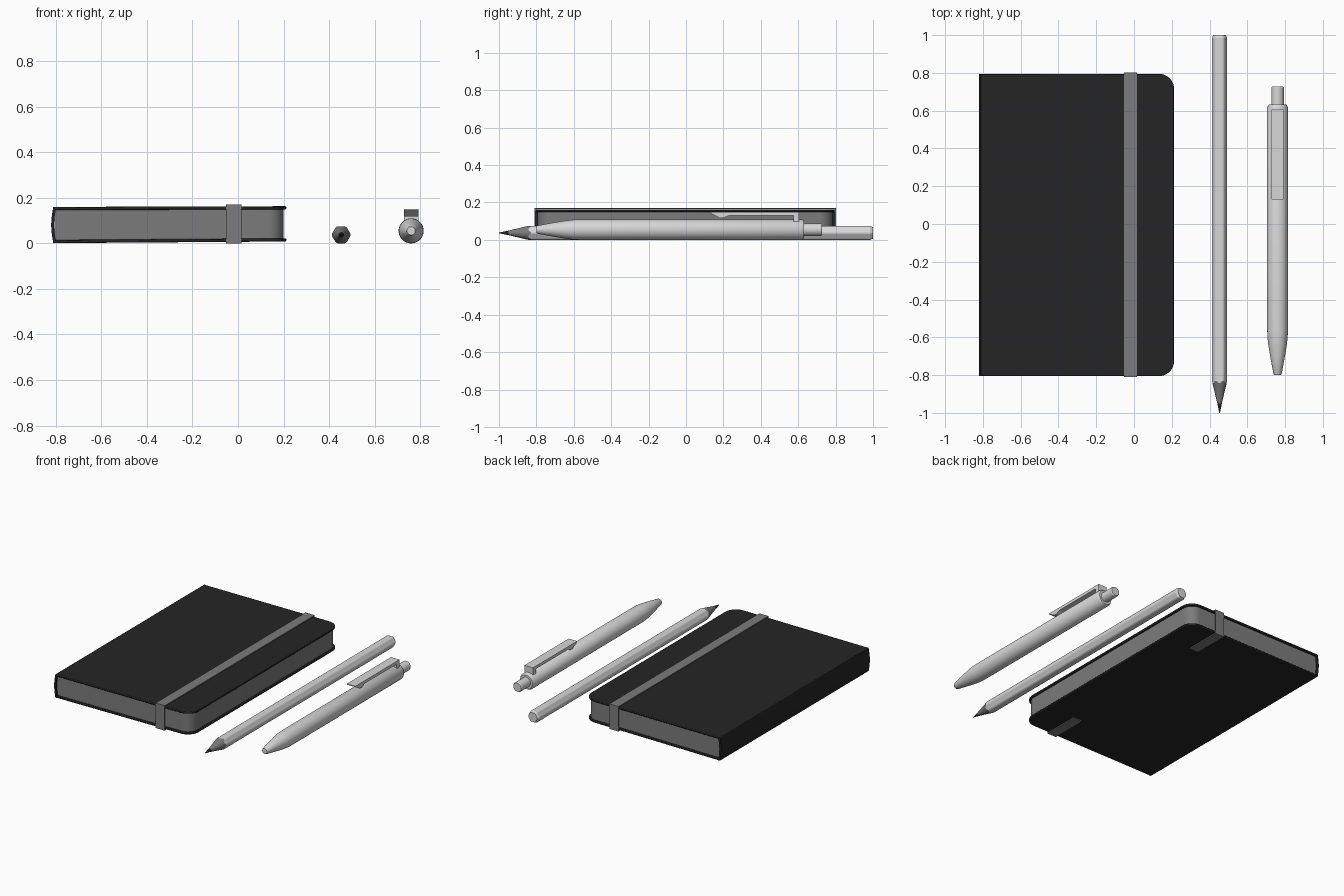
import bpy, bmesh, math
from math import cos, sin, pi, radians

default = bpy.data.objects.get("Cube")
if default:
    bpy.data.objects.remove(default, do_unlink=True)


def material(name, value):
    m = bpy.data.materials.new(name)
    m.use_nodes = True
    colour = (value, value, value, 1)
    m.diffuse_color = colour
    m.node_tree.nodes["Principled BSDF"].inputs["Base Color"].default_value = colour
    return m


BLACK = material("cover black", 0.018)
GREY = material("band grey", 0.2)
PAPER = material("paper grey", 0.2)
PALE = material("pale grey", 0.68)
WOOD = material("wood grey", 0.2)


def finish(name, bm, mats, smooth=None, bevel=0):
    bmesh.ops.recalc_face_normals(bm, faces=bm.faces[:])
    mesh = bpy.data.meshes.new(name)
    bm.to_mesh(mesh)
    bm.free()
    for m in mats:
        mesh.materials.append(m)
    ob = bpy.data.objects.new(name, mesh)
    bpy.context.collection.objects.link(ob)
    if smooth:
        bpy.ops.object.select_all(action="DESELECT")
        ob.select_set(True)
        bpy.context.view_layer.objects.active = ob
        bpy.ops.object.shade_smooth_by_angle(angle=radians(smooth))
    if bevel:
        mod = ob.modifiers.new("soft edges", "BEVEL")
        mod.width = bevel
        mod.segments = 2
        mod.limit_method = "ANGLE"
        mod.angle_limit = radians(40)
    return ob


def prism(name, outline, axis, lo, hi, mat, slope=0, **kw):
    """Extrude a 2D outline along an axis; slope lifts z along x."""
    bm = bmesh.new()
    place = {"x": lambda a, b, t: (t, a, b),
             "y": lambda a, b, t: (a, t, b),
             "z": lambda a, b, t: (a, b, t + slope * (a + 0.82))}[axis]
    ends = [[bm.verts.new(place(a, b, t)) for a, b in outline] for t in (lo, hi)]
    for end in ends:
        bm.faces.new(end)
    n = len(outline)
    for i in range(n):
        j = (i + 1) % n
        bm.faces.new((ends[0][i], ends[0][j], ends[1][j], ends[1][i]))
    return finish(name, bm, [mat], **kw)


def loft(name, rings, mats, bands=None, **kw):
    """Skin a list of vertex rings, one material index per band."""
    bm = bmesh.new()
    loops = [[bm.verts.new(p) for p in ring] for ring in rings]
    n = len(loops[0])
    for k in range(len(loops) - 1):
        for i in range(n):
            j = (i + 1) % n
            f = bm.faces.new((loops[k][i], loops[k][j], loops[k + 1][j], loops[k + 1][i]))
            f.material_index = bands[k] if bands else 0
    bm.faces.new(loops[0]).material_index = bands[0] if bands else 0
    bm.faces.new(loops[-1]).material_index = bands[-1] if bands else 0
    return finish(name, bm, mats, **kw)


def rounded_right(x0, x1, y0, y1, r, steps=10):
    """Rectangle whose two right-hand corners are rounded."""
    pts = [(x0, y1), (x0, y0)]
    for cy, start in ((y0 + r, -pi / 2), (y1 - r, 0)):
        for i in range(steps + 1):
            a = start + pi / 2 * i / steps
            pts.append((x1 - r + r * cos(a), cy + r * sin(a)))
    return pts


# Notebook: two boards, curved spine and page block
board = rounded_right(-0.812, 0.212, -0.805, 0.795, 0.08)
for name, z, slope in (("bottom_cover", 0.001, 0.007), ("top_cover", 0.146, 0.003)):
    prism(name, board, "z", z, z + 0.014, BLACK, slope, smooth=30, bevel=0.004)

arc = [(-0.811 - 0.009 * sin(pi * i / 10), 0.002 + 0.0157 * i) for i in range(11)]
spine = arc + [(x + 0.013, z) for x, z in reversed(arc)]
prism("spine", spine, "y", -0.805, 0.795, BLACK, smooth=30)
prism("page_block", rounded_right(-0.806, 0.2, -0.793, 0.783, 0.07),
      "z", 0.011, 0.15, PAPER, smooth=30)

# Elastic band: wraps the top and sides, tucked into the bottom cover
front, back, top, t, tuck = -0.811, 0.801, 0.17, 0.006, 0.25
band = [(front + tuck, 0), (front, 0), (front, top), (back, top), (back, 0),
        (back - tuck, 0), (back - tuck, t), (back - t, t), (back - t, top - t),
        (front + t, top - t), (front + t, t), (front + tuck, t)]
prism("elastic_band", band, "x", -0.052, 0.016, GREY)

# Pencil: softened hexagon, sharpened by a cone that leaves scallops
SEG, PX, PZ = 72, 0.453, 0.0375
CONE = 0.17 / 0.0405


def hex_radius(a):
    return min(0.0375 / cos((a % (pi / 3)) - pi / 6), 0.0405)


def pencil_ring(radius, y):
    ring = []
    for i in range(SEG):
        a = 2 * pi * i / SEG
        r = radius(a)
        ring.append((PX + r * cos(a), y(r), PZ + r * sin(a)))
    return ring


loft("pencil", [
    pencil_ring(lambda a: 0.002, lambda r: -1),
    pencil_ring(lambda a: 0.012, lambda r: -1 + r * CONE),
    pencil_ring(hex_radius, lambda r: -1 + r * CONE),
    pencil_ring(hex_radius, lambda r: 0.985),
    pencil_ring(lambda a: hex_radius(a) * 0.82, lambda r: 1),
], [BLACK, WOOD, PALE], [0, 1, 2, 2])


# Pen: turned barrel with tapered nose, and push button
def turned(name, profile, cx=0.76, cz=0.055, seg=40):
    rings = [[(cx + r * cos(2 * pi * i / seg), y, cz + r * sin(2 * pi * i / seg))
              for i in range(seg)] for y, r in profile]
    return loft(name, rings, [PALE], smooth=30)


turned("pen_barrel", [(-0.8, 0.018), (-0.793, 0.022), (-0.7, 0.039), (-0.64, 0.049),
                      (-0.6, 0.0535), (-0.56, 0.055), (0.618, 0.055),
                      (0.632, 0.047)])
turned("pen_button", [(0.6, 0.033), (0.722, 0.033), (0.728, 0.029)])

# Pen clip: flat bar on a rear post with a wedge at its free end
clip = [(0.13, 0.15), (0.605, 0.15), (0.605, 0.09), (0.575, 0.09), (0.575, 0.13),
        (0.23, 0.13), (0.2, 0.117), (0.18, 0.117), (0.13, 0.144)]
prism("pen_clip", clip, "x", 0.728, 0.792, PALE)
